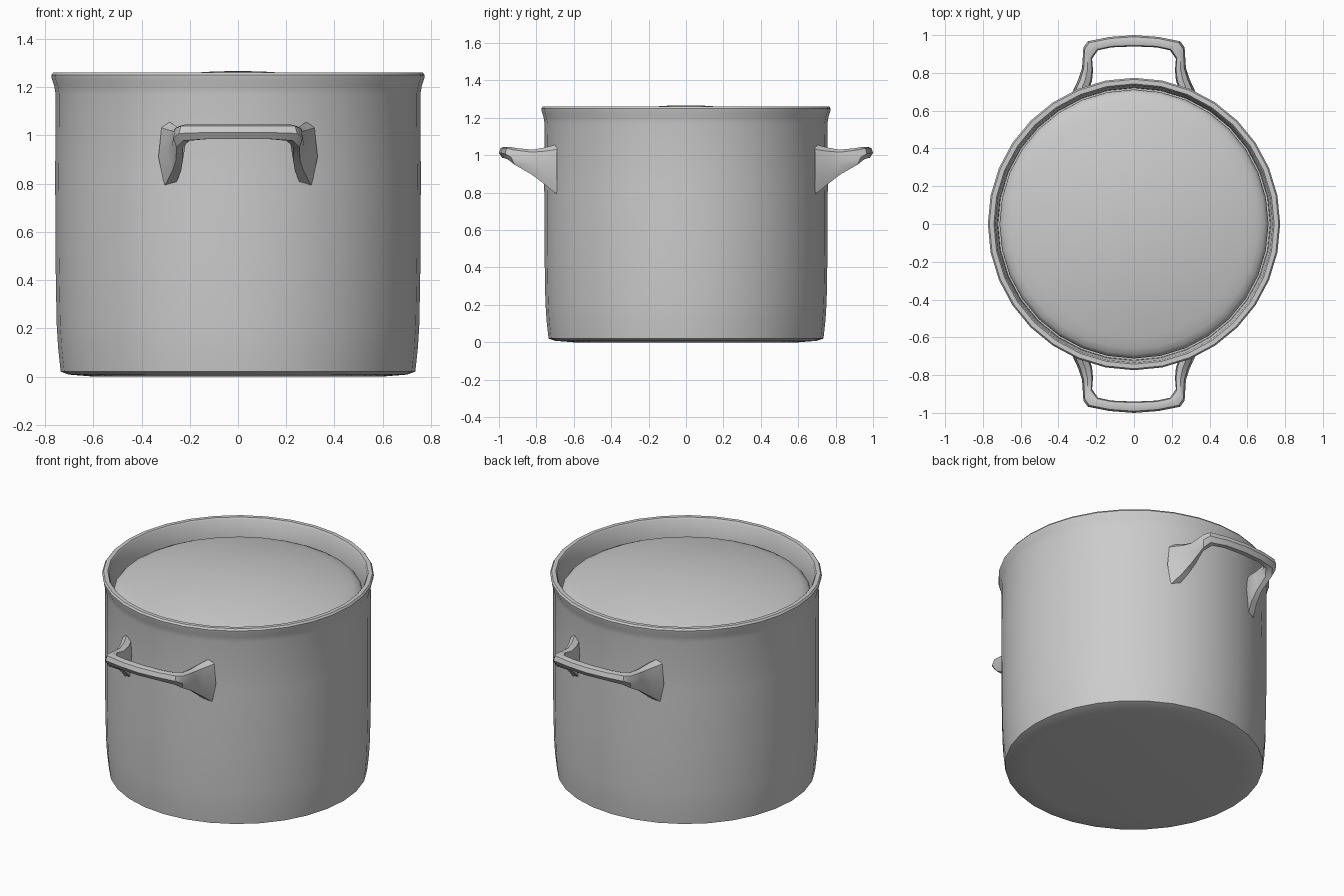
import bpy, bmesh, math

if "Cube" in bpy.data.objects:
    bpy.data.objects.remove(bpy.data.objects["Cube"])

SEGS = 32


def finish(name, bm, angle):
    bmesh.ops.remove_doubles(bm, verts=bm.verts, dist=1e-5)
    bmesh.ops.recalc_face_normals(bm, faces=bm.faces)
    mesh = bpy.data.meshes.new(name)
    bm.to_mesh(mesh)
    bm.free()
    ob = bpy.data.objects.new(name, mesh)
    bpy.context.collection.objects.link(ob)
    bpy.ops.object.select_all(action='DESELECT')
    ob.select_set(True)
    bpy.context.view_layer.objects.active = ob
    bpy.ops.object.shade_smooth_by_angle(angle=math.radians(angle))
    return ob


def lathe(name, profile, angle=40):
    bm = bmesh.new()
    vs = [bm.verts.new((r, 0, z)) for r, z in profile]
    es = [bm.edges.new(p) for p in zip(vs, vs[1:])]
    bmesh.ops.spin(bm, geom=vs + es, cent=(0, 0, 0), axis=(0, 0, 1),
                   angle=math.tau, steps=SEGS, use_duplicate=False)
    return finish(name, bm, angle)


# Pot body: base, wall, flared rim and the inner wall down to the lid seat
lathe("pot_body", [
    (0, 0.004), (0.60, 0.0), (0.70, 0.008), (0.735, 0.02), (0.746, 0.12),
    (0.752, 0.22), (0.757, 0.50), (0.758, 0.85), (0.756, 1.17),
    (0.762, 1.205), (0.772, 1.235), (0.774, 1.250), (0.766, 1.261),
    (0.742, 1.261), (0.734, 1.250), (0.722, 1.13), (0.720, 1.09),
    (0.690, 1.09)])

# Domed lid sunk inside the rim, with a rolled edge
dome = [(r, 1.267 - 0.21 * r * r) for r in (0, 0.1, 0.2, 0.3, 0.4, 0.5, 0.6, 0.66)]
lathe("lid", dome + [(0.692, 1.160), (0.708, 1.143), (0.712, 1.125), (0.700, 1.09)])

# Handle stations: inner x, y, outer x, y, bottom z, top z (centre to wall)
STATIONS = [
    (0.00, 0.940, 0.00, 1.000, 0.985, 1.045),
    (0.12, 0.935, 0.13, 0.990, 0.985, 1.045),
    (0.19, 0.920, 0.245, 0.967, 0.978, 1.045),
    (0.222, 0.875, 0.268, 0.935, 0.950, 1.038),
    (0.217, 0.815, 0.275, 0.825, 0.895, 1.030),
    (0.222, 0.760, 0.295, 0.765, 0.850, 1.040),
    (0.245, 0.690, 0.330, 0.690, 0.790, 1.058),
]
# Cross-section: fraction from inner to outer, fraction from bottom to top
SECTION = [(0, 0.55), (0.2, 0), (0.7, 0), (1, 0.45), (0.85, 0.9), (0.5, 1), (0.1, 0.9)]


def handle(name, side):
    bm = bmesh.new()
    path = [(-1, s) for s in STATIONS[:0:-1]] + [(1, s) for s in STATIONS]
    rings = []
    for sx, (xi, yi, xo, yo, zb, zt) in path:
        rings.append([bm.verts.new((sx * (xi + u * (xo - xi)),
                                    side * (yi + u * (yo - yi)),
                                    zb + v * (zt - zb))) for u, v in SECTION])
    n = len(SECTION)
    for a, b in zip(rings, rings[1:]):
        for i in range(n):
            j = (i + 1) % n
            bm.faces.new((a[i], a[j], b[j], b[i]))
    bm.faces.new(rings[0])
    bm.faces.new(rings[-1])
    finish(name, bm, 40)


handle("front_handle", -1)
handle("back_handle", 1)
